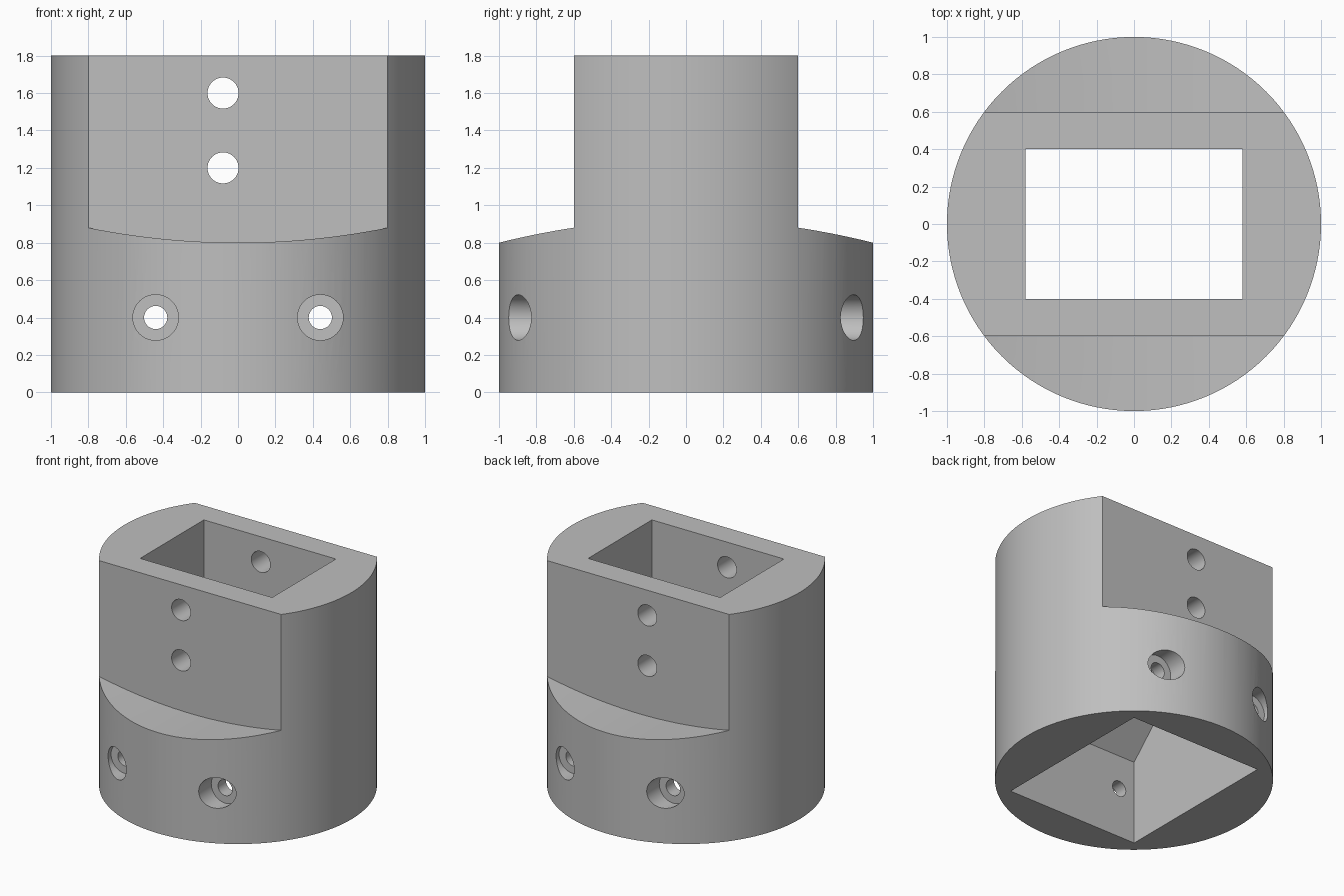
import bpy, bmesh, math
from mathutils import Vector

if "Cube" in bpy.data.objects:
    bpy.data.objects.remove(bpy.data.objects["Cube"], do_unlink=True)

grey = bpy.data.materials.new("plain grey")
grey.use_nodes = True
colour = (0.52, 0.52, 0.52, 1)
grey.diffuse_color = colour
grey.node_tree.nodes["Principled BSDF"].inputs["Base Color"].default_value = colour


def prism(name, points, sweep):
    """Closed solid from a flat 3D outline swept along a vector."""
    bm = bmesh.new()
    face = bm.faces.new([bm.verts.new(p) for p in points])
    out = bmesh.ops.extrude_face_region(bm, geom=[face])
    moved = [g for g in out["geom"] if isinstance(g, bmesh.types.BMVert)]
    bmesh.ops.translate(bm, verts=moved, vec=Vector(sweep))
    bmesh.ops.recalc_face_normals(bm, faces=bm.faces)
    mesh = bpy.data.meshes.new(name)
    bm.to_mesh(mesh)
    bm.free()
    obj = bpy.data.objects.new(name, mesh)
    bpy.context.collection.objects.link(obj)
    mesh.materials.append(grey)
    return obj


def circle(radius, count, place):
    turn = 2 * math.pi / count
    return [place(radius * math.cos(i * turn), radius * math.sin(i * turn))
            for i in range(count)]


def bore(name, x, z, radius, y_from, y_to):
    """Round cutter running along y."""
    outline = circle(radius, 40, lambda a, b: (x + a, y_from, z + b))
    return prism(name, outline, (0, y_to - y_from, 0))


# Round body
HEIGHT = 1.8
body = prism("socket_body", circle(1, 128, lambda a, b: (a, b, 0)), (0, 0, HEIGHT))
cutters = []

# Vertical pocket: wide below, 45 degree taper, narrower above
half = [(0.69, -0.2), (0.69, 0.67), (0.40, 0.96), (0.40, HEIGHT + 0.2)]
outline = half + [(-y, z) for y, z in reversed(half)]
cutters.append(prism("pocket_cutter", [(-0.58, y, z) for y, z in outline], (1.16, 0, 0)))

# Front and back flats, each ending on a shallow curved shoulder
SHOULDER_R = 4.04
steps = 32
arc = []
for i in range(steps + 1):
    x = -1.2 + 2.4 * i / steps
    arc.append((x, 0.8 + SHOULDER_R - math.sqrt(SHOULDER_R ** 2 - x * x)))
arc += [(1.2, HEIGHT + 0.2), (-1.2, HEIGHT + 0.2)]
for side in (-1, 1):
    cutters.append(prism("flat_cutter", [(x, side * 0.6, z) for x, z in arc],
                         (0, side * 0.6, 0)))

# Upper cross holes
for z in (1.2, 1.6):
    cutters.append(bore("cross_hole_cutter", -0.08, z, 0.083, -1.3, 1.3))

# Lower screw holes with counterbores on both sides
for x in (-0.44, 0.44):
    cutters.append(bore("screw_hole_cutter", x, 0.4, 0.062, -1.3, 1.3))
    for side in (-1, 1):
        cutters.append(bore("counterbore_cutter", x, 0.4, 0.122, side * 0.79, side * 1.3))

# Cut everything away, then drop the cutters
bpy.ops.object.select_all(action="DESELECT")
bpy.context.view_layer.objects.active = body
body.select_set(True)
for cutter in cutters:
    cutter.hide_render = True
    mod = body.modifiers.new("cut", "BOOLEAN")
    mod.operation = "DIFFERENCE"
    mod.solver = "EXACT"
    mod.object = cutter
    bpy.ops.object.modifier_apply(modifier=mod.name)
for cutter in cutters:
    bpy.data.objects.remove(cutter, do_unlink=True)

bpy.ops.object.shade_smooth_by_angle(angle=math.radians(25))
